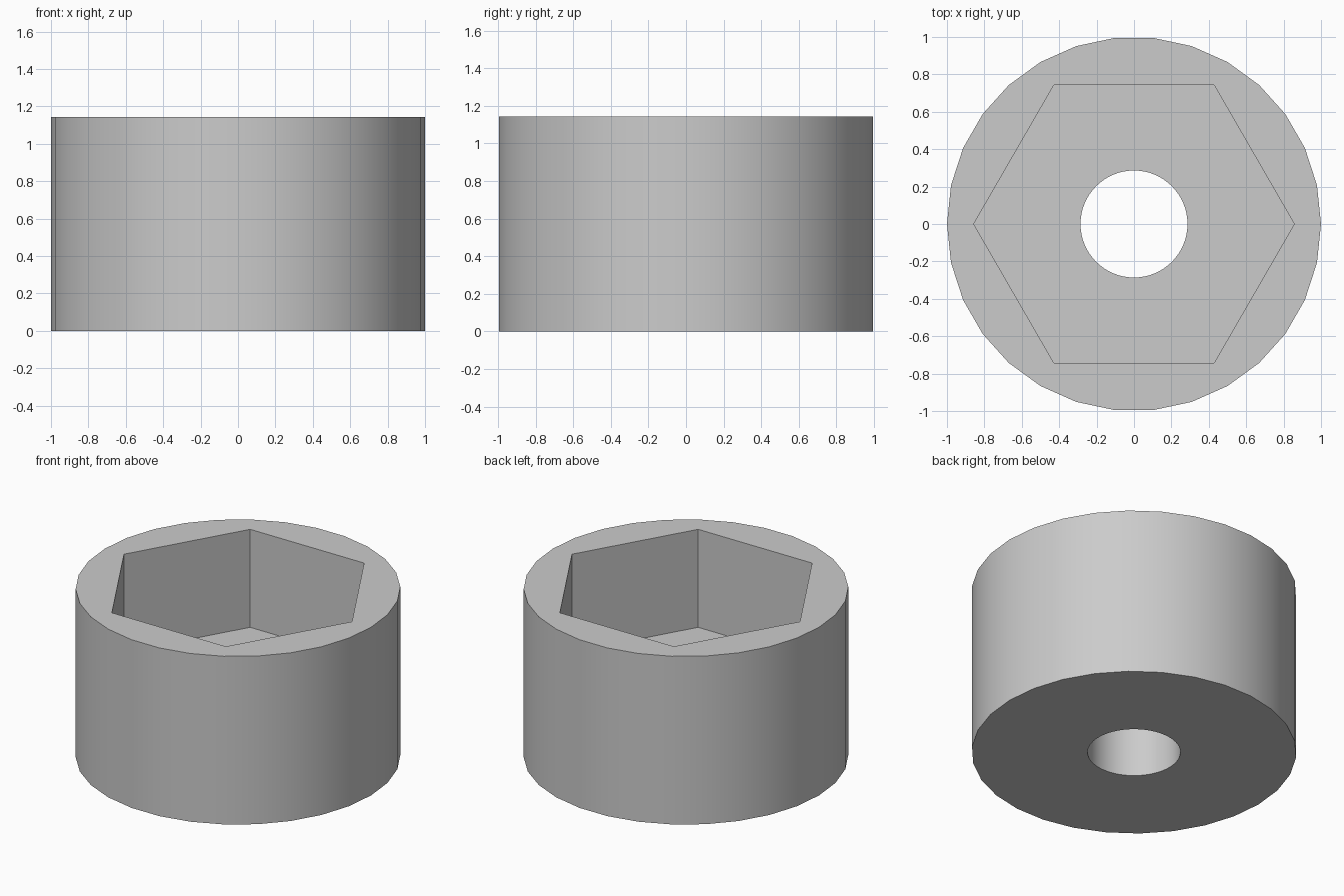
import bpy, bmesh
from math import sin, cos, tau, radians

cube = bpy.data.objects.get("Cube")
if cube:
    bpy.data.objects.remove(cube, do_unlink=True)

HEIGHT, FLOOR = 1.143, 0.477
OUTER, SOCKET, BORE = (1.0, 30), (0.857, 6), (0.286, 64)   # radius, sides

grey = bpy.data.materials.new("plain_grey")
grey.use_nodes = True
colour = (0.6, 0.6, 0.6, 1)
grey.diffuse_color = colour
grey.node_tree.nodes["Principled BSDF"].inputs["Base Color"].default_value = colour

bm = bmesh.new()


def ring(shape, z):
    """Closed loop of vertices and its edges."""
    radius, sides = shape
    verts = [bm.verts.new((radius * cos(tau * i / sides), radius * sin(tau * i / sides), z))
             for i in range(sides)]
    edges = [bm.edges.new((verts[i - 1], verts[i])) for i in range(sides)]
    return verts, edges


def wall(shape, low, high):
    """Upright prism wall; returns the edges of its lower and upper rims."""
    (a, low_edges), (b, high_edges) = ring(shape, low), ring(shape, high)
    for i in range(len(a)):
        face = bm.faces.new((a[i - 1], a[i], b[i], b[i - 1]))
        face.smooth = True
    return low_edges, high_edges


# Round body, hexagonal socket and through bore
body_low, body_high = wall(OUTER, 0, HEIGHT)
socket_low, socket_high = wall(SOCKET, FLOOR, HEIGHT)
bore_low, bore_high = wall(BORE, 0, FLOOR)

# Flat rim, socket floor and underside
for outer, inner in ((body_high, socket_high), (socket_low, bore_high), (body_low, bore_low)):
    bmesh.ops.triangle_fill(bm, edges=outer + inner, use_beauty=True, use_dissolve=False)

bmesh.ops.recalc_face_normals(bm, faces=bm.faces[:])
mesh = bpy.data.meshes.new("socket_collar")
bm.to_mesh(mesh)
bm.free()
mesh.materials.append(grey)

collar = bpy.data.objects.new("socket_collar", mesh)
bpy.context.collection.objects.link(collar)
bpy.ops.object.select_all(action="DESELECT")
collar.select_set(True)
bpy.context.view_layer.objects.active = collar
bpy.ops.object.shade_smooth_by_angle(angle=radians(30))
